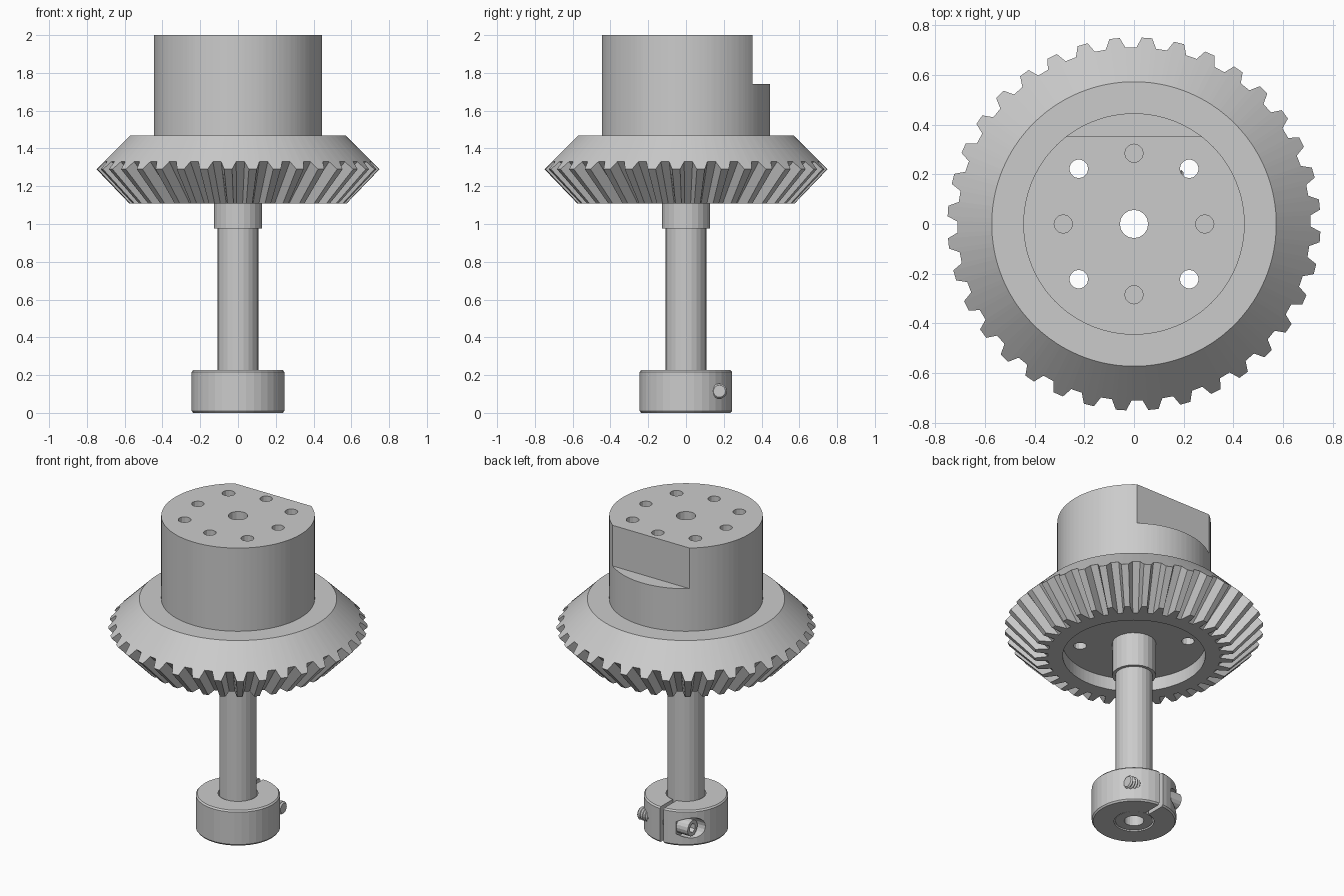
import bpy, bmesh
from math import sin, cos, pi, radians
from mathutils import Matrix

if "Cube" in bpy.data.objects:
    bpy.data.objects.remove(bpy.data.objects["Cube"])

TEETH = 36
PHASE = radians(6)


def skin(name, rings, closed=False):
    """Bridge equal-length rings of points; cap the ends or close into a tube."""
    bm = bmesh.new()
    vs = [[bm.verts.new(p) for p in r] for r in rings]
    pairs = list(zip(vs, vs[1:]))
    if closed:
        pairs.append((vs[-1], vs[0]))
    else:
        bm.faces.new(vs[0])
        bm.faces.new(vs[-1])
    for a, b in pairs:
        n = len(a)
        for i in range(n):
            j = (i + 1) % n
            bm.faces.new((a[i], a[j], b[j], b[i]))
    bmesh.ops.recalc_face_normals(bm, faces=bm.faces)
    mesh = bpy.data.meshes.new(name)
    bm.to_mesh(mesh)
    bm.free()
    ob = bpy.data.objects.new(name, mesh)
    bpy.context.collection.objects.link(ob)
    return ob


def lathe(name, profile, sides, closed=False):
    rings = [[(r * cos(2 * pi * i / sides), r * sin(2 * pi * i / sides), z)
              for i in range(sides)] for r, z in profile]
    return skin(name, rings, closed)


def rod(r, z0, z1, x=0, y=0, sides=12):
    ob = lathe("cutter", [(r, z0), (r, z1)], sides)
    ob.data.transform(Matrix.Translation((x, y, 0)))
    return ob


def box(x0, x1, y0, y1, z0, z1):
    return skin("cutter", [[(x0, y0, z), (x1, y0, z), (x1, y1, z), (x0, y1, z)]
                           for z in (z0, z1)])


def cut(ob, cutters):
    """Subtract each cutter, then remove it."""
    bpy.context.view_layer.objects.active = ob
    for c in cutters:
        c.hide_render = True
        m = ob.modifiers.new("cut", 'BOOLEAN')
        m.operation, m.solver, m.object = 'DIFFERENCE', 'EXACT', c
        bpy.ops.object.modifier_apply(modifier=m.name)
        bpy.data.objects.remove(c)


def tooth_ring(tip, root, tip_half=1.6, root_half=3.2):
    """Ring of four points per tooth; tip and root are (radius, z)."""
    pts = []
    for t in range(TEETH):
        mid = PHASE + 2 * pi * t / TEETH
        for (r, z), off in ((root, -root_half), (tip, -tip_half),
                            (tip, tip_half), (root, root_half)):
            a = mid + radians(off)
            pts.append((r * cos(a), r * sin(a), z))
    return pts


def plain_ring(r, z):
    return tooth_ring((r, z), (r, z))


# Bevel gear with hub, toothed cone and shallow recess underneath
FLOOR = 1.19
gear = skin("bevel_gear", [
    plain_ring(0.445, 2.0), plain_ring(0.445, 1.468), plain_ring(0.572, 1.468),
    tooth_ring((0.75, 1.29), (0.71, 1.33)),
    tooth_ring((0.575, 1.108), (0.5, 1.108)),
    plain_ring(0.413, 1.108), plain_ring(0.413, FLOOR)])

# Flat on the back of the hub, centre bore, bolt holes and blind dowel holes
cutters = [box(-0.6, 0.6, 0.352, 0.6, 1.74, 2.1), rod(0.057, 1.0, 2.1, sides=16)]
for sx in (-1, 1):
    for sy in (-1, 1):
        cutters.append(rod(0.038, 1.0, 2.1, 0.222 * sx, 0.222 * sy))
for k in range(4):
    a = k * pi / 2
    cutters.append(rod(0.037, 1.7, 2.1, 0.284 * cos(a), 0.284 * sin(a)))
cut(gear, cutters)

# Hollow stepped shaft
lathe("hollow_shaft", [(0.057, 0.004), (0.109, 0.004), (0.109, 0.975),
                       (0.127, 0.975), (0.127, FLOOR), (0.057, FLOOR)], 24, closed=True)

# Split clamp collar
collar = lathe("clamp_collar", [(0.116, 0.0), (0.237, 0.0), (0.245, 0.01),
                                (0.245, 0.217), (0.237, 0.226), (0.116, 0.226)],
               36, closed=True)
SCREW_Y, SCREW_Z = 0.177, 0.115
place = Matrix.Translation((0, SCREW_Y, SCREW_Z)) @ Matrix.Rotation(pi / 2, 4, 'Y')
pocket = rod(0.064, -0.4, -0.09, sides=20)      # counterbore for the screw head
pocket.data.transform(place)
cut(collar, [box(-0.013, 0.013, 0.05, 0.4, -0.1, 0.4), pocket])

# Clamp screw with socket head and ridged thread, lying along x
profile = [(0.05, -0.17), (0.05, -0.088), (0.034, -0.088)]
z = -0.08
while z < 0.19:
    profile += [(0.04, z), (0.032, z + 0.009)]
    z += 0.018
screw = lathe("clamp_screw", profile, 16)
cut(screw, [rod(0.028, -0.3, -0.12, sides=6)])
screw.data.transform(place)
